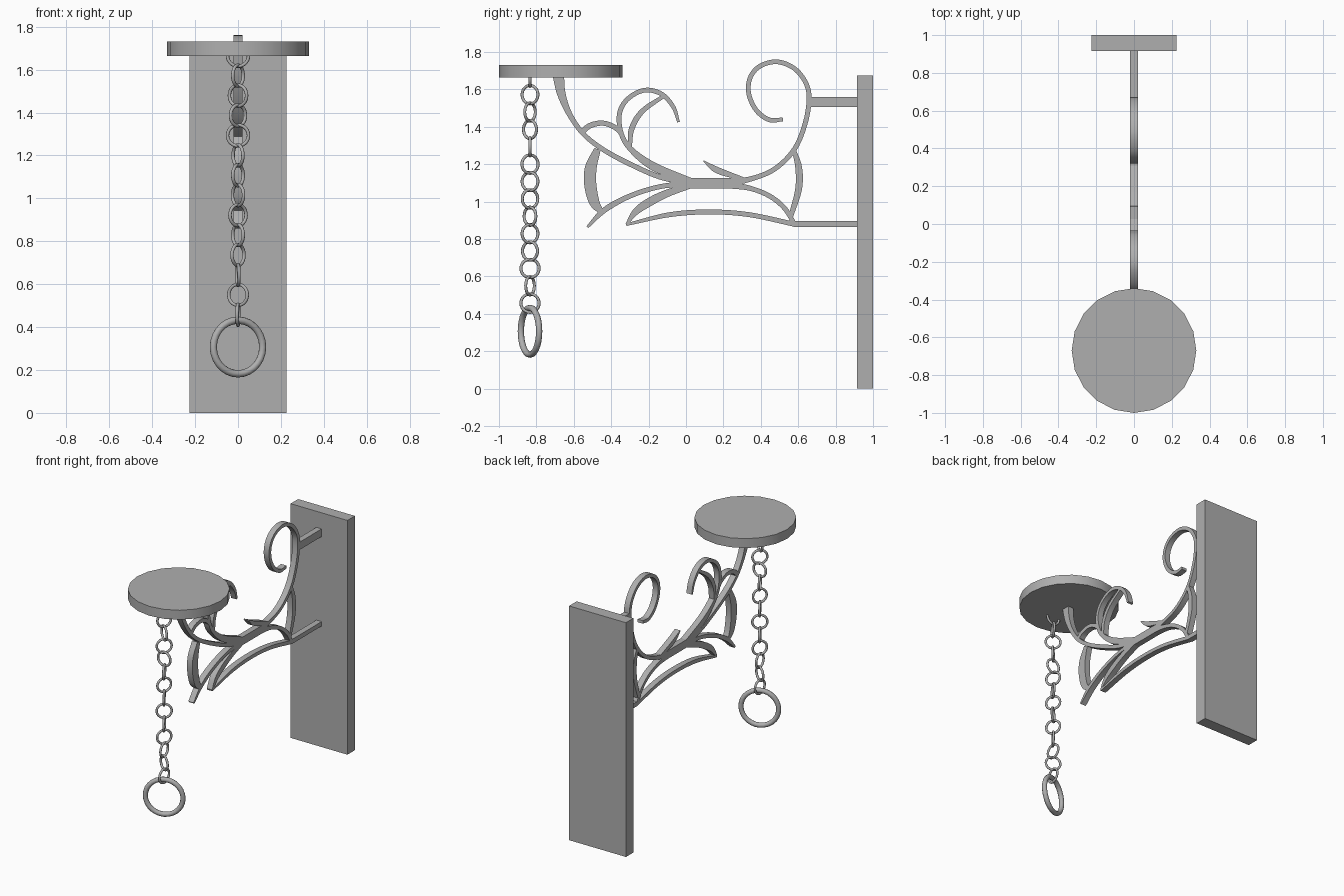
import bpy, bmesh
from math import pi, radians
from mathutils import Vector

if "Cube" in bpy.data.objects:
    bpy.data.objects.remove(bpy.data.objects["Cube"])

HALF = 0.021  # half thickness of the flat ironwork


def box(name, x, y0, y1, z0, z1):
    bpy.ops.mesh.primitive_cube_add(size=1, location=(0, (y0 + y1) / 2, (z0 + z1) / 2))
    ob = bpy.context.object
    ob.name = name
    ob.scale = (2 * x, y1 - y0, z1 - z0)
    bpy.ops.object.transform_apply(location=False, rotation=False, scale=True)
    return ob


def catmull(pts, steps=6):
    p = [Vector(q) for q in pts]
    p = [2 * p[0] - p[1]] + p + [2 * p[-1] - p[-2]]
    out = []
    for i in range(1, len(p) - 2):
        a, b, c, d = p[i - 1:i + 3]
        for s in range(steps):
            t = s / steps
            out.append(0.5 * (2 * b + (c - a) * t + (2 * a - 5 * b + 4 * c - d) * t * t
                              + (3 * b - a - 3 * c + d) * t ** 3))
    return out + [p[-2]]


def ribbon(name, pts):
    """Flat iron bar in the YZ plane; points are (y, z, width)."""
    path = catmull(pts)
    bm = bmesh.new()
    rings = []
    for i, p in enumerate(path):
        t = path[min(i + 1, len(path) - 1)] - path[max(i - 1, 0)]
        n = Vector((-t.y, t.x)).normalized() * max(p.z, 0.004) / 2
        rings.append([bm.verts.new((x, p.x + s * n.x, p.y + s * n.y))
                      for x, s in ((-HALF, -1), (HALF, -1), (HALF, 1), (-HALF, 1))])
    for a, b in zip(rings, rings[1:]):
        for k in range(4):
            bm.faces.new((a[k], a[(k + 1) % 4], b[(k + 1) % 4], b[k]))
    bm.faces.new(rings[0])
    bm.faces.new(rings[-1])
    bmesh.ops.recalc_face_normals(bm, faces=bm.faces)
    me = bpy.data.meshes.new(name)
    bm.to_mesh(me)
    bm.free()
    ob = bpy.data.objects.new(name, me)
    bpy.context.collection.objects.link(ob)
    bpy.ops.object.select_all(action='DESELECT')
    ob.select_set(True)
    bpy.context.view_layer.objects.active = ob
    bpy.ops.object.shade_smooth_by_angle(angle=radians(30))


def ring(name, z, yaw, major, minor):
    bpy.ops.mesh.primitive_torus_add(major_radius=major, minor_radius=minor,
                                     major_segments=28, minor_segments=10,
                                     location=(0, -0.834, z),
                                     rotation=(pi / 2, 0, radians(yaw)))
    bpy.context.object.name = name
    bpy.ops.object.shade_smooth()


# wall plate and mounting bars
box("wall_plate", 0.225, 0.915, 1.0, 0, 1.675)
box("upper_bar", HALF, 0.65, 0.93, 1.505, 1.56)
box("lower_bar", HALF, 0.575, 0.93, 0.865, 0.897)

# candle tray
bpy.ops.mesh.primitive_cylinder_add(vertices=20, radius=0.33, depth=0.067,
                                    location=(0, -0.67, 1.698))
bpy.context.object.name = "tray"
bpy.ops.object.shade_smooth_by_angle(angle=radians(30))

# scrollwork
box("hub", HALF, 0.01, 0.23, 1.07, 1.127)
ribbon("wall_scroll", [
    (.518, 1.44, .02), (.447, 1.437, .025), (.377, 1.487, .025), (.336, 1.575, .025),
    (.342, 1.66, .025), (.393, 1.723, .025), (.484, 1.748, .025), (.575, 1.715, .025),
    (.636, 1.644, .025), (.658, 1.559, .026), (.639, 1.425, .026), (.58, 1.281, .026),
    (.473, 1.174, .026), (.34, 1.12, .028), (.2, 1.1, .05)])
ribbon("wall_leaf", [(.094, 1.218, .006), (.168, 1.168, .034), (.31, 1.12, .018)])
ribbon("tray_arm", [
    (.03, 1.1, .03), (-.14, 1.132, .027), (-.33, 1.216, .027), (-.46, 1.29, .026),
    (-.553, 1.367, .026), (-.623, 1.468, .03), (-.666, 1.575, .045), (-.682, 1.67, .06)])
ribbon("front_scroll", [
    (.03, 1.107, .035), (-.168, 1.185, .045), (-.29, 1.275, .03), (-.345, 1.361, .026),
    (-.356, 1.468, .026), (-.313, 1.548, .025), (-.222, 1.596, .025), (-.13, 1.575, .025),
    (-.067, 1.505, .022), (-.04, 1.425, .014)])
ribbon("front_scroll_leaf", [(-.30, 1.285, .02), (-.291, 1.388, .03), (-.233, 1.484, .028),
                             (-.115, 1.567, .02)])
ribbon("front_arch", [(-.565, 1.362, .03), (-.516, 1.405, .03), (-.446, 1.42, .027),
                      (-.382, 1.398, .027), (-.345, 1.36, .02)])
ribbon("front_crescent", [(-.473, 1.281, .035), (-.508, 1.185, .062), (-.512, 1.094, .065),
                          (-.49, .997, .055), (-.45, .942, .025)])
ribbon("front_lower_curve", [(.03, 1.098, .03), (-.14, 1.08, .026), (-.30, 1.03, .027),
                             (-.436, .955, .03), (-.527, .864, .014)])
ribbon("lower_leaf", [(.03, 1.088, .03), (-.10, 1.045, .04), (-.20, .995, .045),
                      (-.27, .945, .035), (-.318, .878, .012)])
ribbon("lower_arch", [(-.32, .877, .014), (-.09, .93, .026), (.126, .945, .026),
                      (.34, .93, .026), (.585, .878, .026)])
ribbon("rear_lower_curve", [(.21, 1.092, .04), (.34, 1.072, .027), (.447, 1.03, .026),
                            (.527, .965, .026), (.58, .88, .024)])
ribbon("rear_crescent", [(.575, 1.281, .02), (.602, 1.185, .036), (.602, 1.067, .036),
                         (.56, .92, .025)])

# hanging chain, each link twisted about the vertical
yaws = [0, 60, -35, 45, 0, -62, 60, -58, 40, -60, 55, -85, -28, 85]
for i, yaw in enumerate(yaws):
    ring(f"chain_link_{i + 1}", 1.665 - 0.0929 * i, yaw, 0.049, 0.008)
ring("pull_ring", 0.307, 23, 0.125, 0.017)

# dark iron colour on every part
iron = bpy.data.materials.new("dark_iron")
iron.diffuse_color = (0.43, 0.43, 0.43, 1)
iron.use_nodes = True
iron.node_tree.nodes["Principled BSDF"].inputs["Base Color"].default_value = iron.diffuse_color
for ob in bpy.data.objects:
    ob.data.materials.append(iron)
